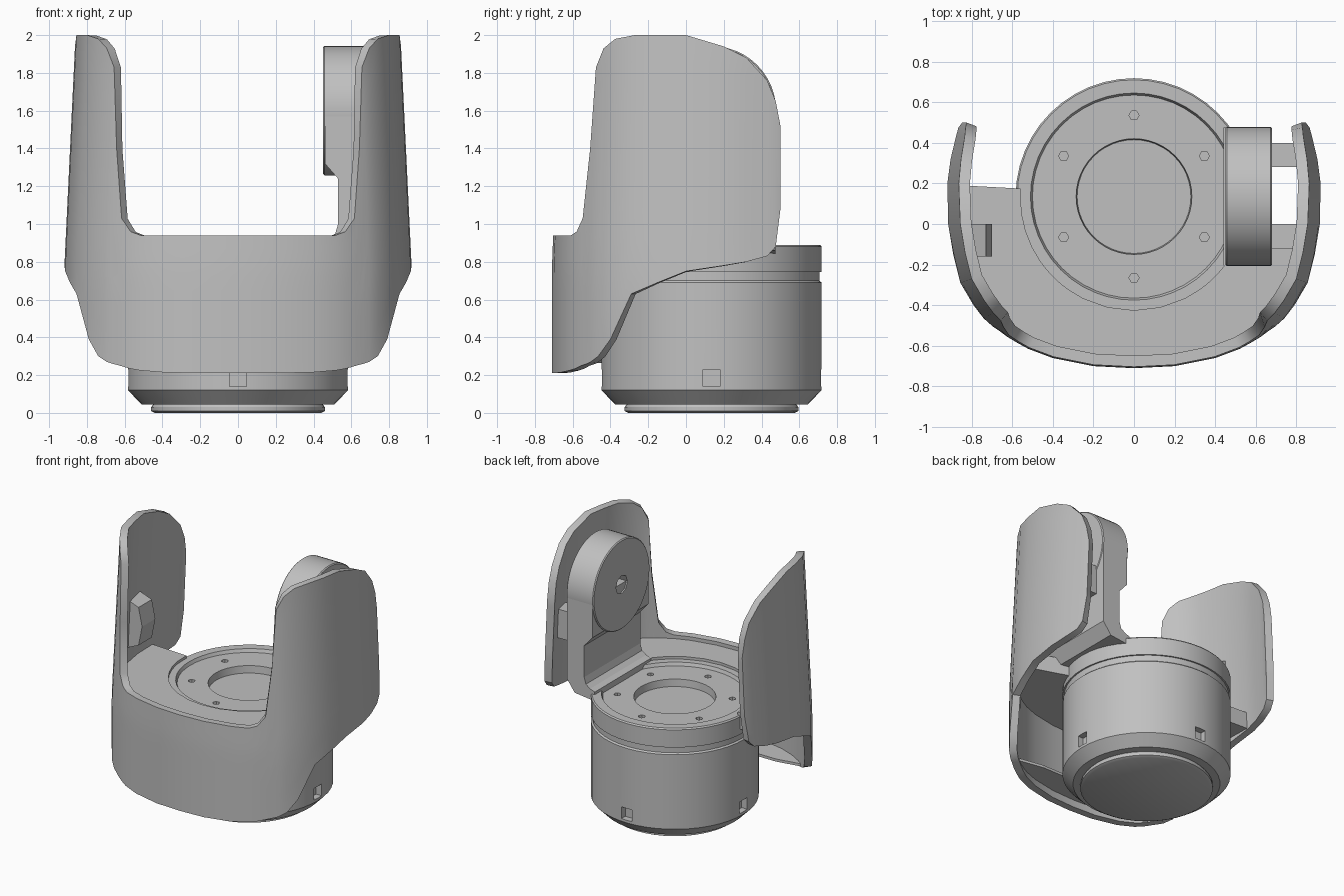
import bpy, bmesh, math
from mathutils import Vector, Matrix

if "Cube" in bpy.data.objects:
    bpy.data.objects.remove(bpy.data.objects["Cube"])

grey = bpy.data.materials.new("plain grey")
grey.use_nodes = True
COLOUR = (0.53, 0.53, 0.53, 1)
grey.diffuse_color = COLOUR
grey.node_tree.nodes["Principled BSDF"].inputs["Base Color"].default_value = COLOUR

CY = 0.135          # motor axis in y
HUB_Z = 1.6         # pivot height of the bracket


def activate(ob):
    bpy.ops.object.select_all(action='DESELECT')
    ob.select_set(True)
    bpy.context.view_layer.objects.active = ob


def make(name, verts, faces, fix=True):
    me = bpy.data.meshes.new(name)
    me.from_pydata([tuple(v) for v in verts], [], faces)
    if fix:
        bm = bmesh.new()
        bm.from_mesh(me)
        bmesh.ops.remove_doubles(bm, verts=bm.verts, dist=1e-5)
        bmesh.ops.recalc_face_normals(bm, faces=bm.faces)
        bm.to_mesh(me)
        bm.free()
    ob = bpy.data.objects.new(name, me)
    bpy.context.collection.objects.link(ob)
    me.materials.append(grey)
    return ob


def smooth(ob, angle=30):
    activate(ob)
    bpy.ops.object.shade_smooth_by_angle(angle=math.radians(angle))


def lathe(name, profile, matrix, seg=48):
    """Spin (radius, height) points about the local z axis."""
    verts = [matrix @ Vector((r * math.cos(a), r * math.sin(a), z))
             for r, z in profile
             for a in (2 * math.pi * k / seg for k in range(seg))]
    faces = []
    for j in range(len(profile) - 1):
        for k in range(seg):
            n = (k + 1) % seg
            faces.append((j * seg + k, j * seg + n, (j + 1) * seg + n, (j + 1) * seg + k))
    faces += [tuple(range(seg)), tuple(range(len(verts) - seg, len(verts)))]
    return make(name, verts, faces)


def prism(name, section, to_3d, a, b):
    """Extrude a 2D section between depths a and b."""
    n = len(section)
    verts = [to_3d(p, d) for d in (a, b) for p in section]
    faces = [(i, (i + 1) % n, n + (i + 1) % n, n + i) for i in range(n)]
    faces += [tuple(range(n)), tuple(range(n, 2 * n))]
    return make(name, verts, faces)


def plate(name, outline, z0, z1):
    return prism(name, outline, lambda p, d: (p[0], p[1], d), z0, z1)


def block(name, x, y, z):
    return plate(name, [(x[0], y[0]), (x[1], y[0]), (x[1], y[1]), (x[0], y[1])], *z)


def cut(target, cutter):
    cutter.hide_render = True
    mod = target.modifiers.new("cut", 'BOOLEAN')
    mod.operation, mod.object, mod.solver = 'DIFFERENCE', cutter, 'EXACT'
    activate(target)
    bpy.ops.object.modifier_apply(modifier=mod.name)
    bpy.data.objects.remove(cutter)


up = Matrix.Translation((0, CY, 0))
along_x = Matrix.Translation((0, CY, HUB_Z)) @ Matrix.Rotation(math.pi / 2, 4, 'Y')

# Motor body with chamfered base
body = lathe("motor_body", [(0.44, 0.0), (0.46, 0.01), (0.46, 0.03), (0.45, 0.045), (0.51, 0.045),
                            (0.583, 0.12), (0.583, 0.69), (0.572, 0.70), (0.572, 0.76)], up)
# Side screw pockets
for k in range(4):
    a = k * math.pi / 2
    x, y = 0.58 * math.cos(a), CY + 0.58 * math.sin(a)
    cut(body, block("pocket_cutter", (x - 0.045, x + 0.045), (y - 0.045, y + 0.045), (0.14, 0.23)))
smooth(body)

# Rotating cap with stepped face and central recess
cap = lathe("motor_cap", [(0.583, 0.745), (0.583, 0.88), (0.575, 0.89), (0.51, 0.89), (0.50, 0.865),
                          (0.285, 0.865), (0.28, 0.81)], up)
for k in range(6):
    a = k * math.pi / 3 + math.pi / 6
    spot = Matrix.Translation((0.4 * math.cos(a), CY + 0.4 * math.sin(a), 0))
    cut(cap, lathe("screw_cutter", [(0.025, 0.83), (0.025, 0.95)], spot, 6))
smooth(cap)

# Half outline of the shell: x, y, bottom height, top height
half = [(0, -.71, .21, .94), (.2, -.70, .21, .94), (.4, -.66, .215, .94), (.52, -.615, .225, .94),
        (.575, -.585, .235, .96), (.625, -.555, .25, 1.03), (.665, -.525, .26, 1.4),
        (.695, -.505, .27, 1.83), (.74, -.465, .3, 1.93), (.79, -.4, .39, 1.98),
        (.855, -.29, .63, 2), (.89, -.15, .69, 2), (.915, 0, .75, 2), (.92, .2, .78, 1.94),
        (.905, .32, .8, 1.88), (.88, .43, .83, 1.76), (.87, .475, .88, 1.65), (.86, .5, 1.08, 1.52)]
columns = [(-x, y, b, t) for x, y, b, t in reversed(half[1:])] + half

# Curved shell with two tall arms, tapering in above the widest height
ROWS = 10
verts, faces = [], []
for x, y, b, t in columns:
    for j in range(ROWS + 1):
        z = b + (t - b) * j / ROWS
        s = 1 - 0.065 * max(0, z - 0.76) / 1.24
        verts.append((x * s, y * s if y < 0 else y, z))
step = ROWS + 1
for i in range(len(columns) - 1):
    for j in range(ROWS):
        p = i * step + j
        faces.append((p, p + step, p + step + 1, p + 1))
shell = make("shell", verts, faces, fix=False)
thick = shell.modifiers.new("thickness", 'SOLIDIFY')
thick.thickness, thick.offset = 0.055, -1
activate(shell)
bpy.ops.object.modifier_apply(modifier=thick.name)
smooth(shell, 35)

# Deep floor filling the gap between the motor and the shell
rim = [(x, y) for x, y, b, t in columns if y < (0.21 if x < 0 else -0.14)]
outer = [(x * 0.96, y * 0.96) for x, y in rim]
spokes = [Vector((x, y - CY)).normalized() * 0.56 for x, y in reversed(rim)]
plate("upper_floor", outer + [(d.x, d.y + CY) for d in spokes], 0.785, 0.91)

# Lip closing the shell underneath, up to the front of the motor
lip = [(x * 0.96, y * 0.96) for x, y, b, t in columns if abs(x) < 0.7]
plate("lower_lip", lip + [(0.45, -0.445), (-0.45, -0.445)], 0.265, 0.285)

# Pivot hub with a shallow axle recess on its inner face
hub = lathe("bracket_hub", [(0.335, 0.45), (0.342, 0.457), (0.342, 0.673), (0.335, 0.68)], along_x)
cut(hub, lathe("axle_cutter", [(0.07, 0.4), (0.07, 0.53)], along_x, 8))
smooth(hub)

# Upright bracket plate with flared foot
foot = [(.44, .84), (.44, .91), (.48, .925), (.515, .95), (.53, 1.0),
        (.53, 1.24), (.46, 1.32), (.46, 1.6), (.675, 1.6), (.675, .95), (.61, .86)]
prism("bracket_plate", foot, lambda p, d: (p[0], d, p[1]), CY - 0.34, CY + 0.34)

# Lugs joining the bracket to the left arm
for y in ((-0.12, 0.0), (0.28, 0.4)):
    block("bracket_lug", (0.66, 0.84), y, (1.2, 1.42))

# Clip on the inside of the right arm
clip = [(-.84, 1.02), (-.73, 1.07), (-.70, 1.22), (-.73, 1.36), (-.84, 1.4)]
prism("arm_clip", clip, lambda p, d: (p[0], d, p[1]), -0.16, 0.0)
